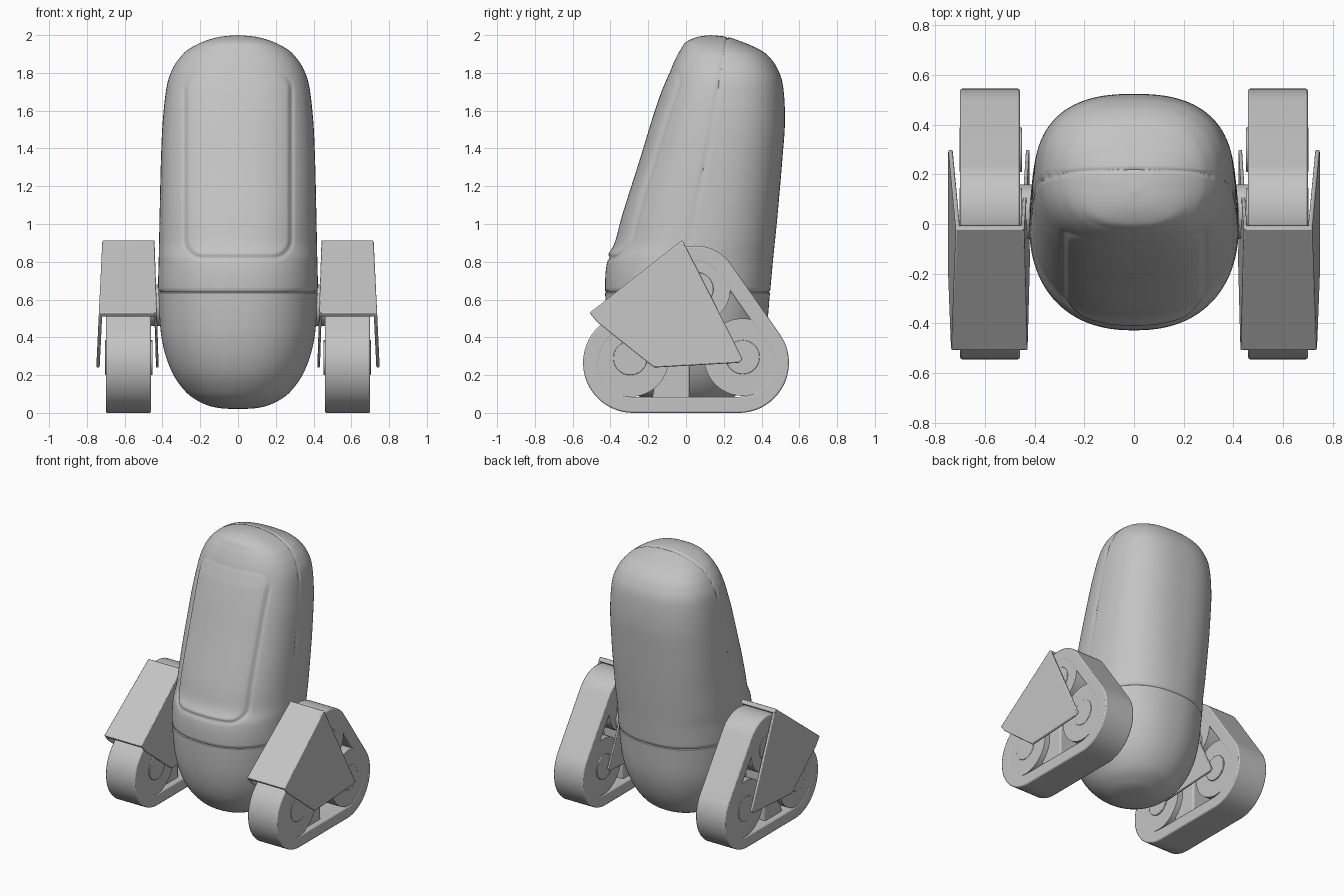
import bpy, bmesh, math
from mathutils import Vector

if "Cube" in bpy.data.objects:
    bpy.data.objects.remove(bpy.data.objects["Cube"])

grey = bpy.data.materials.new("light grey")
grey.diffuse_color = (0.55, 0.55, 0.55, 1)
grey.use_nodes = True
grey.node_tree.nodes["Principled BSDF"].inputs["Base Color"].default_value = grey.diffuse_color


def finish(name, bm, mirror=False, bevel=0.0, angle=35):
    bmesh.ops.remove_doubles(bm, verts=bm.verts, dist=1e-5)
    bmesh.ops.recalc_face_normals(bm, faces=bm.faces)
    me = bpy.data.meshes.new(name)
    bm.to_mesh(me)
    bm.free()
    me.materials.append(grey)
    ob = bpy.data.objects.new(name, me)
    bpy.context.collection.objects.link(ob)
    bpy.ops.object.select_all(action='DESELECT')
    ob.select_set(True)
    bpy.context.view_layer.objects.active = ob
    bpy.ops.object.shade_smooth_by_angle(angle=math.radians(angle))
    if bevel:
        b = ob.modifiers.new("bevel", 'BEVEL')
        b.width, b.segments, b.limit_method = bevel, 2, 'ANGLE'
        b.angle_limit = math.radians(40)
    if mirror:
        ob.modifiers.new("mirror", 'MIRROR').use_mirror_merge = False
    return ob


# ---- body: stacked rounded sections (z, front y, back y, half width)
SECTIONS = [
    (.02, 0, 0, 0), (.026, -.1, .105, .1), (.05, -.185, .19, .185), (.11, -.275, .285, .275),
    (.228, -.36, .365, .355), (.40, -.41, .42, .405), (.64, -.428, .445, .422),
    (.80, -.417, .46, .42), (.9, -.367, .47, .418), (1.05, -.326, .485, .415),
    (1.34, -.234, .51, .408), (1.55, -.17, .524, .398), (1.735, -.108, .513, .376),
    (1.83, -.075, .48, .342), (1.89, -.048, .435, .3), (1.926, -.027, .385, .26),
    (1.963, 0, .3, .19), (1.99, .06, .22, .1), (2.0, .13, .13, 0)]


def section(t):
    i = min(int(t), len(SECTIONS) - 2)
    f = t - i
    p = [SECTIONS[min(max(i + k, 0), len(SECTIONS) - 1)] for k in (-1, 0, 1, 2)]
    return [0.5 * (2 * b + (c - a) * f + (2 * a - 5 * b + 4 * c - d) * f * f
                   + (3 * b - a - 3 * c + d) * f ** 3) for a, b, c, d in zip(*p)]


def detail(x, y, z, yc):
    """Slightly raised front panel, and the seam between front and back shells."""
    if y < yc:
        qx, qz = abs(x) - .285 + .1, abs(z - 1.315) - .495 + .1
        d = math.hypot(max(qx, 0), max(qz, 0)) + min(max(qx, qz), 0) - .1
        k = min(max(-d / .025, 0), 1)
        fade = min(max((1.82 - z) / .12, 0), 1)
        y -= fade * (.011 * k * k * (3 - 2 * k) - .006 * math.exp(-(d / .01) ** 2))
    g = y - (.02 + (z - .89) * .18)
    k = .007 * math.exp(-(g / .006) ** 2)
    if z > .66:
        out = Vector((x, 0, max(z - 1.6, 0)))
        if out.length > 0:
            out.normalize()
            x, z = x - out.x * k, z - out.z * k
    return x, y, z


def loft(name, t0, t1, cols=240, per=10):
    bm = bmesh.new()
    n = round((t1 - t0) * per)
    rings = [(t0 + (t1 - t0) * i / n, 1) for i in range(n + 1)]
    # the two halves meet at section 6 in a shallow groove
    if t0 > 0:
        rings.insert(0, (6.0, .985))
    else:
        rings.append((6.0, .985))
    grid = []
    for t, s in rings:
        z, yf, yb, a = section(t)
        yc, b = (yf + yb) / 2, (yb - yf) / 2
        e = 2 / (2.1 + .4 * min(max((z - .1) / 1.1, 0), 1))
        row = []
        for j in range(cols):
            w = 2 * math.pi * j / cols
            c, sn = math.cos(w), math.sin(w)
            x = s * a * math.copysign(abs(c) ** e, c)
            y = yc + s * b * math.copysign(abs(sn) ** e, sn)
            row.append(bm.verts.new(detail(x, y, z, yc)))
        grid.append(row)
    for r, q in zip(grid, grid[1:]):
        for j in range(cols):
            k = (j + 1) % cols
            bm.faces.new((r[j], r[k], q[k], q[j]))
    finish(name, bm, angle=50)


loft("lower_bowl", 0, 5.98)
loft("upper_shell", 6.03, len(SECTIONS) - 1)


# ---- helpers for the track units (side profiles in y, z extruded along x)
def add_prism(bm, pts, x0, x1):
    fx = [f if callable(f) else (lambda z, v=f: v) for f in (x0, x1)]
    a, b = [[bm.verts.new((f(z), y, z)) for y, z in pts] for f in fx]
    bm.faces.new(a)
    bm.faces.new(b)
    for i in range(len(pts)):
        k = (i + 1) % len(pts)
        bm.faces.new((a[i], a[k], b[k], b[i]))


def circle(y, z, r, n=48):
    return [(y + r * math.cos(2 * math.pi * i / n), z + r * math.sin(2 * math.pi * i / n))
            for i in range(n)]


# belt: loop around three wheels
ROLLERS = [(-.28, .265, .265), (.28, .265, .265), (.05, .655, .23)]


def belt_outline(inset):
    def normal(p, q):
        dy, dz = q[0] - p[0], q[1] - p[1]
        return math.atan2(dz, dy) - math.acos((p[2] - q[2]) / math.hypot(dy, dz))
    pts = []
    for i, c in enumerate(ROLLERS):
        a0 = normal(ROLLERS[i - 1], c)
        a1 = normal(c, ROLLERS[(i + 1) % 3])
        sweep = (a1 - a0) % (2 * math.pi)
        for k in range(25):
            w = a0 + sweep * k / 24
            pts.append((c[0] + (c[2] - inset) * math.cos(w), c[1] + (c[2] - inset) * math.sin(w)))
    return pts


bm = bmesh.new()
loops = [[bm.verts.new((x, y, z)) for y, z in belt_outline(ins)]
         for x, ins in ((.46, 0), (.70, 0), (.70, .085), (.46, .085))]
for a, b in zip(loops, loops[1:] + loops[:1]):
    for i in range(len(a)):
        k = (i + 1) % len(a)
        bm.faces.new((a[i], a[k], b[k], b[i]))
finish("track_belt", bm, True, .008)

# wheels, flush with the belt, and their low hubs
for name, y, z, r in (("front_wheel", -.295, .29, .205), ("rear_wheel", .3, .295, .205),
                      ("top_wheel", .055, .655, .18)):
    bm = bmesh.new()
    add_prism(bm, circle(y, z, r), .461, .699)
    finish(name, bm, True)
    bm = bmesh.new()
    add_prism(bm, circle(y, z, .09), .452, .703)
    finish(name + "_hub", bm, True, .003)

# frame between the wheels
bm = bmesh.new()
add_prism(bm, [(-.18, .07), (.02, .07), (.02, .6), (-.1, .6)], .5, .66)
finish("track_frame", bm, True, .01)

# axle joining the track unit to the body
bm = bmesh.new()
add_prism(bm, circle(.05, .57, .11), .34, .54)
finish("body_axle", bm, True, .01)

# ---- cover: two splayed side plates joined by a sloping front plate
FAN = [(-.02, .915), (-.51, .53), (-.47, .48), (-.17, .24), (.28, .265), (.30, .285)]


def outer(z):
    return .718 + (.915 - z) * .048


def inner(z):
    return .442 - (.915 - z) * .033


bm = bmesh.new()
add_prism(bm, FAN, lambda z: outer(z) - .018, outer)
finish("cover_outer_plate", bm, True, .006)
bm = bmesh.new()
add_prism(bm, FAN, inner, lambda z: inner(z) + .014)
finish("cover_inner_plate", bm, True, .004)
bm = bmesh.new()
add_prism(bm, [(-.02, .915), (-.51, .53), (-.49, .507), (-.003, .888)], inner, outer)
finish("cover_front_plate", bm, True, .006)
